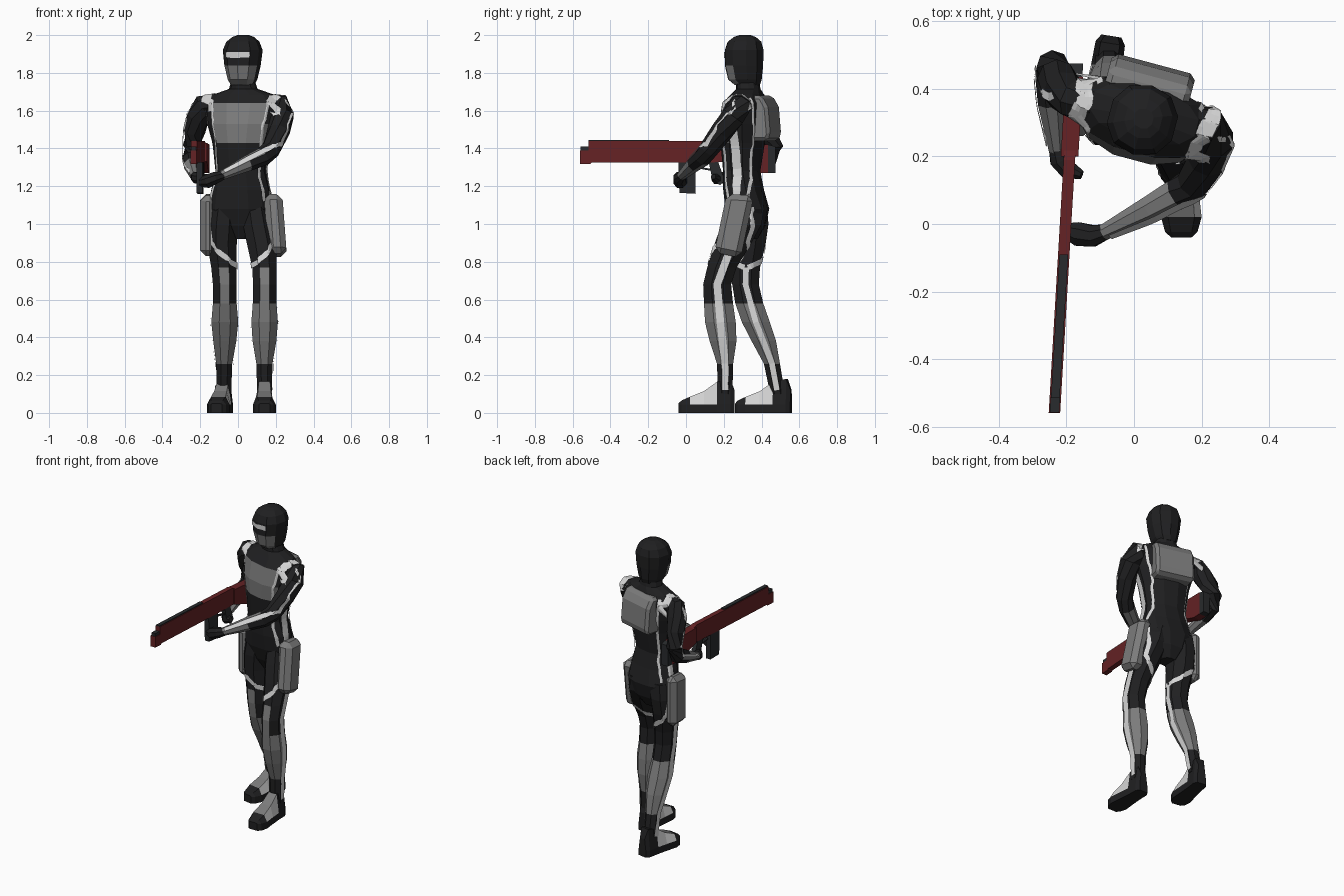
import bpy, bmesh, math
from mathutils import Vector, Matrix
from mathutils.bvhtree import BVHTree

if "Cube" in bpy.data.objects:
    bpy.data.objects.remove(bpy.data.objects["Cube"])

def material(name, c):
    m = bpy.data.materials.new(name)
    m.diffuse_color = (*c, 1)
    m.use_nodes = True
    m.node_tree.nodes["Principled BSDF"].inputs["Base Color"].default_value = m.diffuse_color
    return m

MATS = [material("suit_black", (.014, .014, .015)), material("armour_grey", (.2, .2, .2)),
        material("stripe_white", (.66, .66, .66)), material("weapon_red", (.13, .016, .018)),
        material("weapon_dark", (.022, .024, .026))]
BLACK, GREY, WHITE, RED, DARK = range(5)
FACING = math.radians(-15)
CHEST = Vector((.03, .31, 0))

def finish(name, bm, rule):
    bmesh.ops.recalc_face_normals(bm, faces=bm.faces)
    me = bpy.data.meshes.new(name)
    for m in MATS:
        me.materials.append(m)
    for f in bm.faces:
        f.material_index = rule(f.calc_center_median(), f.normal) if callable(rule) else rule
    bm.to_mesh(me)
    bm.free()
    ob = bpy.data.objects.new(name, me)
    bpy.context.collection.objects.link(ob)
    return ob

def skin(name, rings, rule, caps=True):
    """Join rings of equal point count into one surface."""
    bm = bmesh.new()
    vs = [[bm.verts.new(p) for p in r] for r in rings]
    n = len(vs[0])
    closed = n if caps else n - 1
    for a, b in zip(vs, vs[1:]):
        for i in range(closed):
            bm.faces.new((a[i], a[(i + 1) % n], b[(i + 1) % n], b[i]))
    if caps:
        bm.faces.new(vs[0])
        bm.faces.new(vs[-1])
    return finish(name, bm, rule)

def oval(z, cx, cy, hw, hd, rot=0, n=8, p=1.0):
    out = []
    for i in range(n):
        a = (i + .5) * 2 * math.pi / n
        c, s = math.cos(a), math.sin(a)
        v = Vector((math.copysign(abs(c) ** p, c) * hw, math.copysign(abs(s) ** p, s) * hd, 0))
        out.append(Matrix.Rotation(math.radians(rot), 3, 'Z') @ v + Vector((cx, cy, z)))
    return out

def tube(name, path, rule, n=8):
    """Limb through (x, y, z, radius) points."""
    P = [Vector(p[:3]) for p in path]
    rings = []
    for i, p in enumerate(path):
        t = (P[min(i + 1, len(P) - 1)] - P[max(i - 1, 0)]).normalized()
        u = t.cross(Vector((0, 0, 1))).normalized()
        w = u.cross(t)
        rings.append([P[i] + p[3] * (u * math.cos(a) + w * math.sin(a))
                      for a in ((k + .5) * 2 * math.pi / n for k in range(n))])
    return skin(name, rings, rule)

def tree(*obs):
    vs, fs = [], []
    for o in obs:
        k = len(vs)
        vs += [v.co.copy() for v in o.data.vertices]
        fs += [[i + k for i in f.vertices] for f in o.data.polygons]
    return BVHTree.FromPolygons(vs, fs)

def ribbon(name, bvh, pts, width, mat=WHITE):
    """Thin painted stripe laid on a surface."""
    pts = [Vector(p) for p in pts]
    fine = [a.lerp(b, k / 5) for a, b in zip(pts, pts[1:]) for k in range(5)] + [pts[-1]]
    hits = [bvh.find_nearest(p) for p in fine]
    rows = []
    for i, (loc, nor, _, _) in enumerate(hits):
        t = hits[min(i + 1, len(hits) - 1)][0] - hits[max(i - 1, 0)][0]
        side = t.cross(nor).normalized()
        row = []
        for s in (-.5, -.25, 0, .25, .5):
            q, nn, _, _ = bvh.find_nearest(loc + side * s * width + nor * .01)
            row.append(q + nn * .005)
        rows.append(row)
    return skin(name, rows, mat, caps=False)

def turned(x, y, z):
    """Point in the turned frame of the upper body."""
    return Matrix.Rotation(FACING, 3, 'Z') @ Vector((x, y, 0)) + CHEST + Vector((0, 0, z))

def local(p):
    return Matrix.Rotation(-FACING, 3, 'Z') @ (p - CHEST)

def prism(name, prof, x0, x1, place, mat, bevel=0):
    ob = skin(name, [[place(x, y, z) for y, z in prof] for x in (x0, x1)], mat)
    if bevel:
        b = ob.modifiers.new("bevel", 'BEVEL')
        b.width, b.segments = bevel, 1
    return ob

# torso and neck with chest plate
def torso_rule(c, n):
    l = local(c)
    return GREY if l.y < -.05 and abs(l.x) < .15 and 1.44 < c.z < 1.64 else BLACK
torso = skin("torso", [oval(*r, n=12, p=.85) for r in (
    (.92, .012, .33, .05, .05, 0), (.99, .012, .33, .13, .09, -3), (1.08, .012, .325, .172, .115, -5),
    (1.18, .015, .305, .158, .105, -8), (1.28, .015, .295, .135, .095, -11), (1.43, .02, .3, .155, .112, -14),
    (1.53, .025, .305, .185, .122, -15), (1.64, .03, .315, .205, .11, -15), (1.685, .03, .325, .165, .08, -15),
    (1.715, .028, .33, .075, .062, -15), (1.77, .026, .325, .058, .058, -15))], torso_rule)

# helmet with grey jaw
head = skin("helmet", [oval(*r, FACING * 57.3, n=10, p=.9) for r in (
    (1.735, .024, .325, .06, .068), (1.765, .024, .312, .076, .092), (1.84, .024, .307, .094, .105),
    (1.92, .025, .308, .104, .106), (1.965, .026, .31, .086, .092), (1.99, .028, .312, .056, .06), (2.0, .028, .312, .03, .03))],
    lambda c, n: GREY if c.z < 1.84 and local(c).y < -.035 else BLACK)
ribbon("visor", tree(head), [turned(x, y, 1.895) for x, y in ((-.08, -.09), (-.03, -.15), (.03, -.15), (.07, -.1))], .03)

# legs: (z, x, y, half width, half depth)
LEGS = {"left": (1, [(1.1, .09, .32, .08, .1), (1, .105, .295, .085, .115), (.9, .125, .25, .085, .105), (.77, .14, .19, .07, .084),
                     (.68, .142, .165, .067, .08), (.58, .141, .172, .068, .083), (.48, .141, .182, .076, .088),
                     (.38, .14, .196, .068, .077), (.26, .14, .207, .046, .046), (.1, .14, .207, .042, .042)]),
        "right": (-1, [(1.1, -.07, .335, .085, .1), (1, -.08, .335, .09, .11), (.9, -.085, .33, .085, .1), (.77, -.075, .318, .072, .08),
                       (.68, -.07, .315, .068, .076), (.58, -.07, .335, .068, .08), (.48, -.07, .37, .077, .08),
                       (.38, -.07, .412, .066, .07), (.26, -.073, .455, .046, .046), (.1, -.075, .485, .042, .042)])}

def leg_point(rings, out, z, deg):
    for a, b in zip(rings, rings[1:]):
        if a[0] >= z >= b[0]:
            t = (a[0] - z) / (a[0] - b[0])
            _, cx, cy, rx, ry = [p + (q - p) * t for p, q in zip(a, b)]
            r = math.radians(deg)
            return (cx + out * math.cos(r) * rx * 1.25, cy - math.sin(r) * ry * 1.25, z)

for side, (out, rings) in LEGS.items():
    def leg_rule(c, n):
        if .26 < c.z < .58:
            return GREY
        return GREY if .58 < c.z < .77 and n.y < -.8 else BLACK
    leg = skin(side + "_leg", [oval(*r) for r in rings], leg_rule)

    # boot
    ax, ay, turn = (.14, .205, 0) if out > 0 else (-.075, .505, -.16)
    rot = Matrix.Rotation(turn, 3, 'Z')
    secs = [(.052, .03, .12), (.03, .044, .18), (-.04, .046, .165), (-.11, .052, .115),
            (-.185, .06, .085), (-.228, .048, .066), (-.245, .03, .05)]
    def boot_rule(c, n):
        d = (rot.inverted() @ (c - Vector((ax, ay, 0)))).y
        if c.z < .045 or d > -.02 or d < -.19:
            return BLACK
        return GREY if abs(n.x) < .5 else WHITE
    boot = skin(side + "_boot", [[rot @ Vector((x * w, d, z)) + Vector((ax, ay, 0)) for x, z in
                ((-1, 0), (1, 0), (1, .045), (.65, h), (-.65, h), (-1, .045))] for d, w, h in secs], boot_rule)

    # leg stripes
    legs, hips, low = tree(leg), tree(leg, torso), tree(leg, boot)
    lp = lambda *zs: [leg_point(rings, out, z, d) for z, d in zs]
    ribbon(side + "_outer_stripe", low, lp((.86, 0), (.68, 0), (.48, 0), (.26, 0), (.12, 0)), .04)
    ribbon(side + "_inner_stripe", low, lp((.77, 180), (.68, 180), (.48, 180), (.26, 180), (.12, 180)), .03)
    for face, k in (("front", 1), ("back", -1)):
        ribbon(f"{side}_{face}_thigh_stripe", hips,
               lp((1.09, 15 * k), (.98, 35 * k), (.9, 45 * k), (.84, 85 * k), (.8, 120 * k), (.77, 175 * k)), .028)

# hip pads
prism("left_thigh_pad", [(.215, 1.16), (.36, 1.15), (.29, .82), (.15, .85)], .16, .258, lambda x, y, z: Vector((x - max(0, z - 1) * .15, y, z)), GREY, .03)
prism("right_thigh_pad", [(.26, 1.15), (.41, 1.16), (.41, .83), (.26, .83)], -.2, -.12, lambda x, y, z: Vector((x, y, z)), GREY, .03)

# backpack
prism("backpack", [(.05, 1.68), (.12, 1.68), (.155, 1.62), (.168, 1.47), (.15, 1.44), (.06, 1.44)], -.14, .115, turned, GREY, .02)

# torso side stripes and shoulder bands
bt = tree(torso)
for side, s in (("left", 1), ("right", -1)):
    ribbon(side + "_torso_stripe", bt, [turned(s * x, y, z) for x, y, z in
           ((.25, -.03, 1.6), (.23, -.02, 1.5), (.2, -.01, 1.38), (.18, 0, 1.26), (.21, 0, 1.16), (.23, .01, 1.08))], .045)
    for face, k in (("front", -1), ("back", 1)):
        ribbon(f"{side}_{face}_torso_stripe", bt, [turned(s * x, k * y, z) for x, y, z in
               ((.165, .08, 1.68), (.185, .13, 1.6), (.165, .13, 1.48), (.15, .1, 1.36), (.14, .1, 1.25), (.18, .08, 1.12))], .02)

# arms, grey forearms and gloves
ARMS = {"left": ([(.15, .3, 1.64, .05), (.215, .29, 1.63, .062), (.232, .25, 1.57, .066), (.215, .19, 1.49, .06), (.175, .12, 1.395, .052),
                  (.13, .09, 1.355, .05), (.05, .045, 1.32, .043), (-.09, -.025, 1.255, .025)],
                 [(-.08, -.022, 1.257, .024), (-.12, -.035, 1.245, .034), (-.165, -.03, 1.225, .038), (-.2, -.02, 1.22, .025)], .12),
        "right": ([(-.12, .355, 1.64, .05), (-.18, .37, 1.63, .06), (-.21, .395, 1.57, .062), (-.23, .435, 1.49, .057), (-.24, .465, 1.41, .05),
                   (-.245, .44, 1.345, .05), (-.245, .36, 1.31, .043), (-.228, .215, 1.25, .025)],
                  [(-.23, .23, 1.255, .024), (-.22, .19, 1.245, .032), (-.195, .16, 1.24, .03), (-.155, .145, 1.25, .014)], 0)}
for side, (path, hand, elbow) in ARMS.items():
    s = 1 if side == "left" else -1
    arm = tube(side + "_arm", path, (lambda c, n: GREY if c.x < .11 else BLACK) if s > 0 else
               (lambda c, n: GREY if c.y < .41 and c.z < 1.34 else BLACK))
    tube(side + "_glove", hand, BLACK)
    at = tree(arm)
    push = Vector((.08, -.03, .03)) if s > 0 else Vector((-.1, 0, .02))
    low = Vector((.02, -.06, .06)) if s > 0 else push
    ribbon(side + "_sleeve_stripe", at, [Vector(p[:3]) + (push if i < 4 else low) for i, p in enumerate(path[1:])], .026)
    both = tree(arm, torso)
    ribbon(side + "_shoulder_band", both, [turned(s * x, y, z) for x, y, z in
           ((.21, -.13, 1.6), (.2, -.1, 1.68), (.19, 0, 1.74), (.2, .09, 1.7), (.2, .13, 1.6))], .05)

# rifle, slightly angled
def gun(x, y, z):
    return Vector((-.2025 + .059 * y + x, y, z))
prism("rifle_body", [(-.515, 1.44), (.19, 1.44), (.24, 1.42), (.24, 1.33), (.1, 1.325), (-.5, 1.325),
                     (-.505, 1.318), (-.56, 1.318), (-.56, 1.39), (-.515, 1.39)], -.017, .017, gun, RED)
prism("rifle_stock", [(.2, 1.43), (.435, 1.42), (.435, 1.27), (.38, 1.27), (.2, 1.33)], -.026, .026, gun, RED)
prism("butt_pad", [(.435, 1.42), (.475, 1.41), (.475, 1.27), (.435, 1.27)], -.024, .024, gun, DARK)
prism("top_rail", [(-.515, 1.438), (-.515, 1.446), (-.09, 1.446), (-.09, 1.438)], -.013, .013, gun, DARK)
prism("muzzle", [(-.558, 1.38), (-.558, 1.41), (-.51, 1.41), (-.51, 1.38)], -.014, .014, gun, DARK)
prism("fore_grip", [(-.04, 1.33), (.05, 1.33), (.05, 1.16), (-.035, 1.165)], -.016, .016, gun, DARK)
prism("trigger_grip", [(.12, 1.33), (.17, 1.33), (.205, 1.23), (.18, 1.205), (.14, 1.235)], -.014, .014, gun, DARK)
prism("trigger_guard", [(.06, 1.305), (.14, 1.29), (.14, 1.28), (.06, 1.295)], -.006, .006, gun, DARK)
